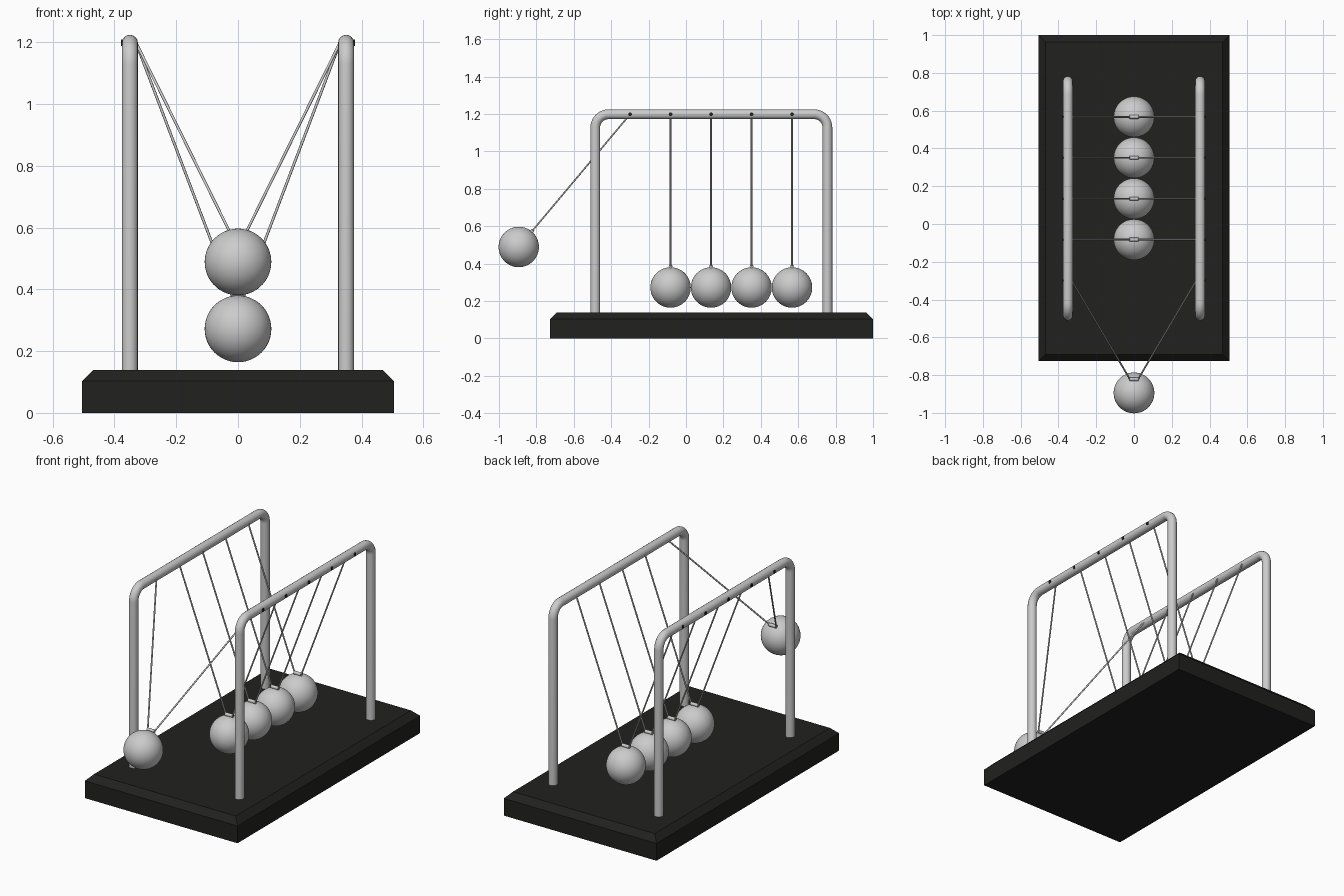
import bpy, bmesh
from math import sin, cos, pi, radians
from mathutils import Vector

if "Cube" in bpy.data.objects:
    bpy.data.objects.remove(bpy.data.objects["Cube"])

ROD_X, ROD_Z, ROD_R = 0.35, 1.198, 0.026
BALL_R, LENGTH = 0.108, 0.926
LEG_FRONT, LEG_BACK, BEND = -0.485, 0.756, 0.07

dark = bpy.data.materials.new("black_finish")
dark.diffuse_color = (0.015, 0.015, 0.014, 1)
dark.use_nodes = True
dark.node_tree.nodes["Principled BSDF"].inputs["Base Color"].default_value = dark.diffuse_color


def link_mesh(name, bm, smooth=True, mat=None):
    mesh = bpy.data.meshes.new(name)
    bm.to_mesh(mesh)
    bm.free()
    for p in mesh.polygons:
        p.use_smooth = smooth
    if mat:
        mesh.materials.append(mat)
    obj = bpy.data.objects.new(name, mesh)
    bpy.context.collection.objects.link(obj)
    return obj


def tube(name, points, radius, mat=None, res=4):
    curve = bpy.data.curves.new(name, 'CURVE')
    curve.dimensions = '3D'
    curve.bevel_depth = radius
    curve.bevel_resolution = res
    curve.use_fill_caps = True
    spline = curve.splines.new('POLY')
    spline.points.add(len(points) - 1)
    for sp, p in zip(spline.points, points):
        sp.co = (*p, 1)
    if mat:
        curve.materials.append(mat)
    obj = bpy.data.objects.new(name, curve)
    bpy.context.collection.objects.link(obj)
    return obj


# Base slab with chamfered top edges
bm = bmesh.new()
bmesh.ops.create_cube(bm, size=1)
for v in bm.verts:
    v.co = Vector((v.co.x * 1.01, v.co.y * 1.726 + 0.137, (v.co.z + 0.5) * 0.139))
top = [e for e in bm.edges if all(v.co.z > 0.1 for v in e.verts)]
bmesh.ops.bevel(bm, geom=top, offset=0.036, segments=1, affect='EDGES')
link_mesh("base", bm, smooth=False, mat=dark)

# Two bent tube frames
arc = [i * pi / 2 / 10 for i in range(11)]
for side, label in ((-1, "left"), (1, "right")):
    x = side * ROD_X
    pts = [(x, LEG_FRONT, 0.1)]
    pts += [(x, LEG_FRONT + BEND - BEND * cos(a), ROD_Z - BEND + BEND * sin(a)) for a in arc]
    pts += [(x, LEG_BACK - BEND + BEND * sin(a), ROD_Z - BEND + BEND * cos(a)) for a in arc]
    pts += [(x, LEG_BACK, 0.1)]
    tube(f"{label}_frame", pts, ROD_R, res=6)

# Five pendulums, the front one pulled out
for i in range(5):
    pivot_y = -0.299 + i * 0.2165
    angle = radians(40) if i == 0 else 0

    def hang(x, d):
        return Vector((x, pivot_y - d * sin(angle), ROD_Z - d * cos(angle)))

    # Ball
    bm = bmesh.new()
    bmesh.ops.create_uvsphere(bm, u_segments=48, v_segments=24, radius=BALL_R)
    ball = link_mesh(f"ball_{i + 1}", bm)
    ball.location = hang(0, LENGTH)
    ball.rotation_euler.x = -angle

    # Small eyelet tube on top of the ball
    d = LENGTH - BALL_R - 0.006
    tube(f"eyelet_{i + 1}", [hang(-0.024, d), hang(0.024, d)], 0.01)

    # Strings and the dark end plugs in the rods
    for side, label in ((-1, "left"), (1, "right")):
        tube(f"{label}_string_{i + 1}",
             [hang(side * (ROD_X - 0.02), 0), hang(side * 0.022, d)], 0.0045, res=2)
        tube(f"{label}_plug_{i + 1}",
             [(side * 0.36, pivot_y, ROD_Z), (side * 0.378, pivot_y, ROD_Z)], 0.01, mat=dark)
